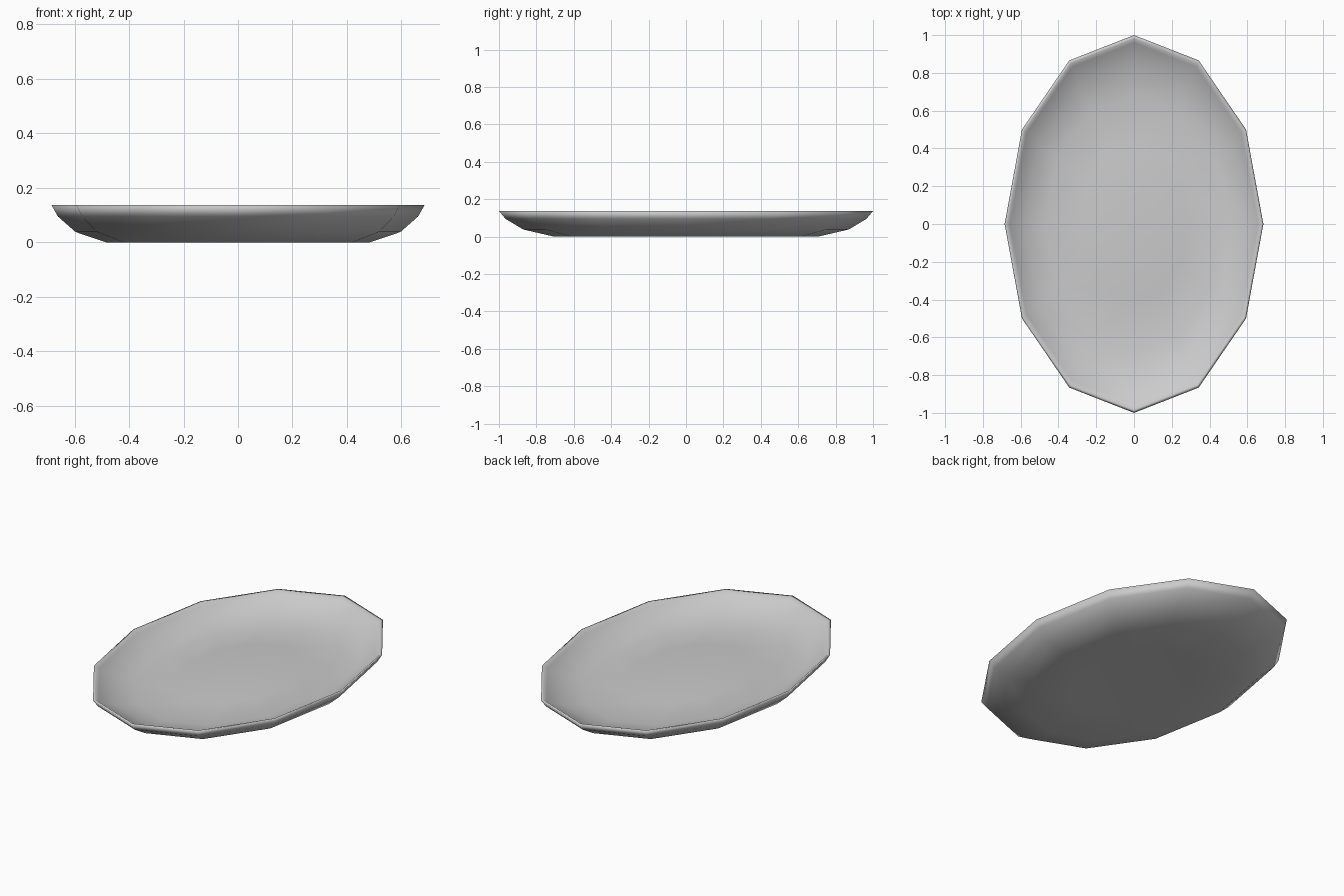
import bpy, bmesh, math

if "Cube" in bpy.data.objects:
    bpy.data.objects.remove(bpy.data.objects["Cube"])

SIDES, RX, RY = 12, 0.685, 1.0

# Cross-section (radius factor, height): underside, outer wall, rim, inner wall, domed floor
profile = [(0.42, 0.008), (0.705, 0.0), (0.87, 0.038), (0.965, 0.095), (1.0, 0.137),
           (0.982, 0.137), (0.96, 0.122), (0.85, 0.075), (0.69, 0.043), (0.42, 0.056)]
UNDER_CENTRE, FLOOR_CENTRE = 0.018, 0.075

bm = bmesh.new()


def ring(r, z):
    """Twelve-sided oval ring of vertices."""
    return [bm.verts.new((RX * r * math.cos(i * math.tau / SIDES),
                          RY * r * math.sin(i * math.tau / SIDES), z))
            for i in range(SIDES)]


def fan(loop, z):
    """Close a ring with triangles to a centre point."""
    centre = bm.verts.new((0, 0, z))
    for i in range(SIDES):
        bm.faces.new((loop[i], loop[(i + 1) % SIDES], centre))


# Walls and rim
rings = [ring(r, z) for r, z in profile]
for a, b in zip(rings, rings[1:]):
    for i in range(SIDES):
        j = (i + 1) % SIDES
        bm.faces.new((a[i], a[j], b[j], b[i]))

# Gently domed underside and inner floor
fan(rings[0], UNDER_CENTRE)
fan(rings[-1], FLOOR_CENTRE)
bmesh.ops.recalc_face_normals(bm, faces=bm.faces[:])

mesh = bpy.data.meshes.new("oval_platter")
bm.to_mesh(mesh)
bm.free()
platter = bpy.data.objects.new("oval_platter", mesh)
bpy.context.collection.objects.link(platter)

# Smooth shading throughout
bpy.context.view_layer.objects.active = platter
platter.select_set(True)
bpy.ops.object.shade_smooth()
